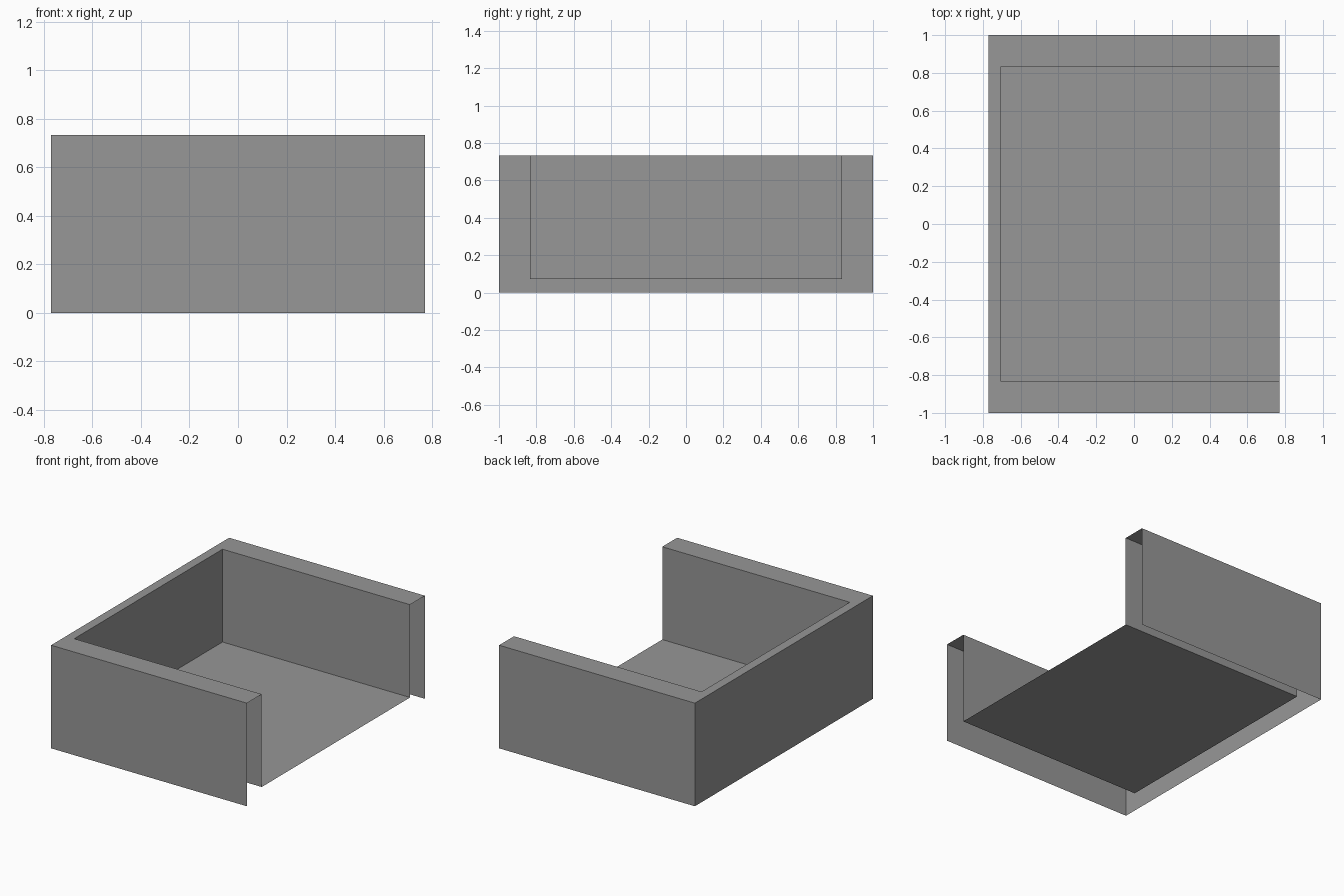
import bpy
import bmesh

# Remove the default cube
cube = bpy.data.objects.get("Cube")
if cube:
    bpy.data.objects.remove(cube, do_unlink=True)

OPEN_X, BACK_X, SIDE_Y = 0.77, -0.77, 1.0    # outer shell
INNER_X, INNER_Y = -0.705, 0.833             # inner recess
TOP, FLOOR = 0.733, 0.073

grey = bpy.data.materials.new("plain_grey")
colour = (0.31, 0.31, 0.31, 1.0)
grey.diffuse_color = colour
grey.use_nodes = True
grey.node_tree.nodes["Principled BSDF"].inputs["Base Color"].default_value = colour


def u_path(back_x, side_y, z):
    """U-shaped run of points, open towards +x."""
    return [(OPEN_X, side_y, z), (back_x, side_y, z),
            (back_x, -side_y, z), (OPEN_X, -side_y, z)]


def add_part(name, rows):
    """Sheet joining successive rows of points, facing left of the row direction."""
    bm = bmesh.new()
    loops = [[bm.verts.new(p) for p in row] for row in rows]
    for a, b in zip(loops, loops[1:]):
        for i in range(len(a) - 1):
            bm.faces.new((a[i], a[i + 1], b[i + 1], b[i]))
    mesh = bpy.data.meshes.new(name)
    bm.to_mesh(mesh)
    bm.free()
    mesh.materials.append(grey)
    obj = bpy.data.objects.new(name, mesh)
    bpy.context.collection.objects.link(obj)


outer_bottom = u_path(BACK_X, SIDE_Y, 0)
outer_top = u_path(BACK_X, SIDE_Y, TOP)
inner_top = u_path(INNER_X, INNER_Y, TOP)
inner_bottom = u_path(INNER_X, INNER_Y, FLOOR)

# Thin skins: the underside and the ends of the walls stay open
add_part("outer_walls", [outer_bottom, outer_top])
add_part("top_rim", [outer_top, inner_top])
add_part("inner_walls", [inner_top, inner_bottom])

# Raised floor between the inner walls
add_part("floor", [inner_bottom[:2], inner_bottom[:1:-1]])
